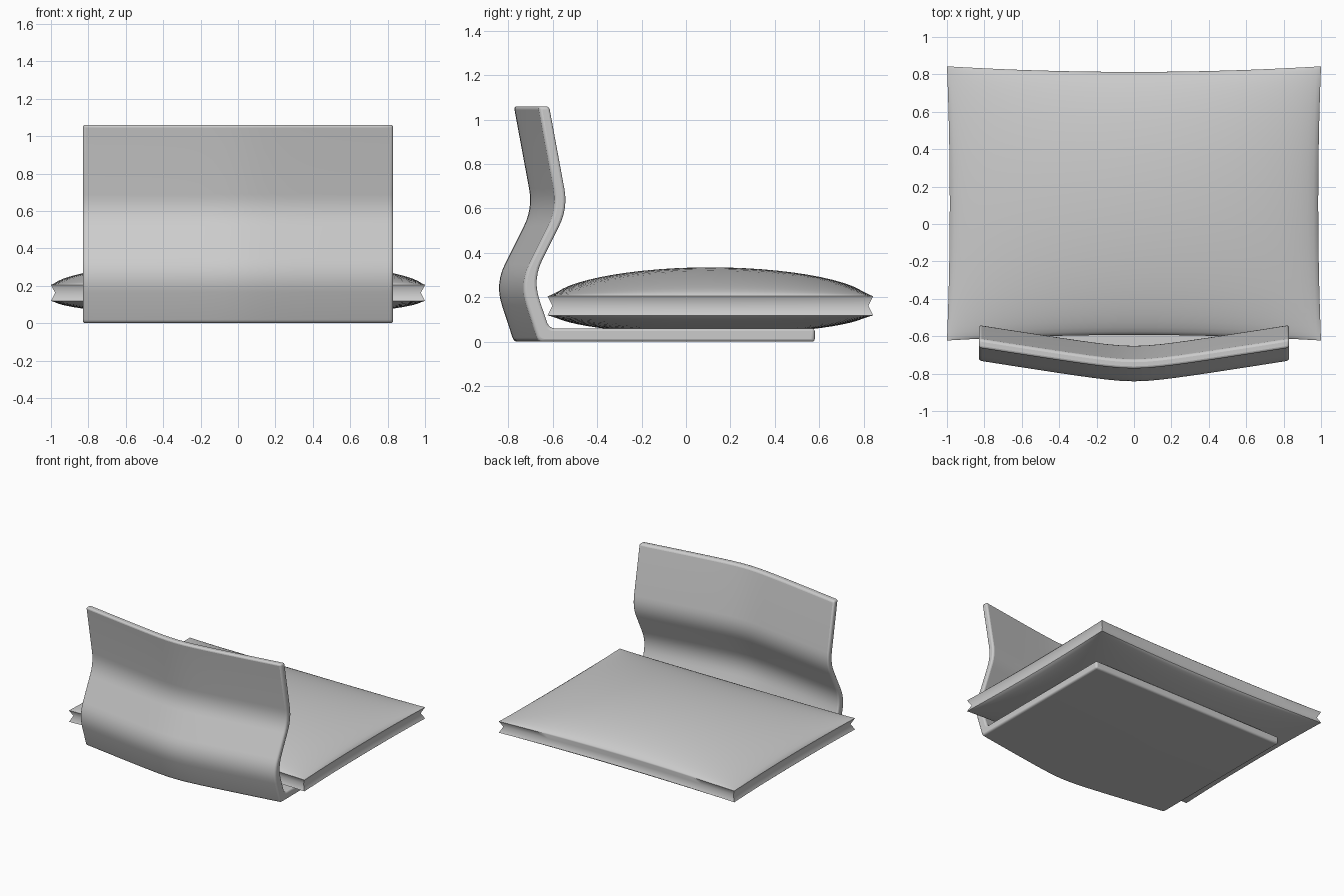
import bpy, bmesh, math
from mathutils import Vector

if "Cube" in bpy.data.objects:
    bpy.data.objects.remove(bpy.data.objects["Cube"])


def finish(bm, name, angle):
    bmesh.ops.recalc_face_normals(bm, faces=bm.faces)
    mesh = bpy.data.meshes.new(name)
    bm.to_mesh(mesh)
    bm.free()
    ob = bpy.data.objects.new(name, mesh)
    bpy.context.collection.objects.link(ob)
    bpy.ops.object.select_all(action='DESELECT')
    ob.select_set(True)
    bpy.context.view_layer.objects.active = ob
    bpy.ops.object.shade_smooth_by_angle(angle=math.radians(angle))
    return ob


def rounded(points, radii, steps=6):
    """Polyline with every inner corner replaced by a small curve."""
    pts = [Vector(p) for p in points]
    out = [pts[0]]
    for i, r in enumerate(radii, 1):
        a = pts[i] + (pts[i - 1] - pts[i]).normalized() * r
        b = pts[i] + (pts[i + 1] - pts[i]).normalized() * r
        for k in range(steps + 1):
            t = k / steps
            out.append(a * (1 - t) ** 2 + pts[i] * 2 * t * (1 - t) + b * t * t)
    return out + [pts[-1]]


# Bent shell: backrest and base plate in one sheet, bowed across its width
BASE_FRONT, HALF_W = 0.58, 0.83
inner = rounded([(-0.725, 1.06), (-0.64, 0.6), (-0.80, 0.28), (-0.725, 0.06), (BASE_FRONT, 0.06)],
                [0.09, 0.10, 0.03])
outer = rounded([(-0.775, 1.06), (-0.69, 0.6), (-0.86, 0.26), (-0.775, 0.0), (BASE_FRONT, 0.0)],
                [0.09, 0.10, 0.02])


def bow(x, y):
    fade = min(1, max(0, (BASE_FRONT - y) / 1.2))
    return 0.16 * (math.sqrt(x * x + 0.15 ** 2) - 0.15) * fade


bm = bmesh.new()
loop = inner + outer[::-1]
n, half, cols = len(loop), len(inner), 24
rows = []
for c in range(cols + 1):
    x = HALF_W * (2 * c / cols - 1)
    rows.append([bm.verts.new((x, p.x + bow(x, p.x), p.y)) for p in loop])
for a, b in zip(rows, rows[1:]):
    for i in range(n):
        j = (i + 1) % n
        bm.faces.new((a[i], a[j], b[j], b[i]))
for row in (rows[0], rows[-1]):
    for i in range(half - 1):
        bm.faces.new((row[i], row[i + 1], row[n - 2 - i], row[n - 1 - i]))
shell = finish(bm, "backrest_and_base", 40)
bev = shell.modifiers.new("soft_edges", 'BEVEL')
bev.width, bev.segments = 0.014, 3
bev.limit_method, bev.angle_limit = 'ANGLE', math.radians(45)

# Cushion: two domed panels joined by a grooved rim
N = 28
params = [math.sin(math.pi / 2 * (2 * i / N - 1)) for i in range(N + 1)]


def outline(u, v, inset=0.0):
    x = u * (1.0 - 0.015 * (1 - v * v) - inset)
    y = 0.11 + v * (0.733 - 0.03 * (1 - u * u) - inset)
    return x, y


def panel(bm, rim_z, depth):
    grid = []
    for u in params:
        col = []
        for v in params:
            h = max(0, (1 - u * u) * (1 - v * v)) ** 0.6
            col.append(bm.verts.new((*outline(u, v), rim_z + depth * h)))
        grid.append(col)
    for i in range(N):
        for j in range(N):
            bm.faces.new((grid[i][j], grid[i + 1][j], grid[i + 1][j + 1], grid[i][j + 1]))
    return grid


bm = bmesh.new()
top = panel(bm, 0.205, 0.13)
bottom = panel(bm, 0.118, -0.085)
rim = ([(i, 0) for i in range(N)] + [(N, j) for j in range(N)]
       + [(i, N) for i in range(N, 0, -1)] + [(0, j) for j in range(N, 0, -1)])
groove = [bm.verts.new((*outline(params[i], params[j], 0.022), 0.162)) for i, j in rim]
for k, (i, j) in enumerate(rim):
    m = (k + 1) % len(rim)
    p, q = rim[m]
    bm.faces.new((top[i][j], top[p][q], groove[m], groove[k]))
    bm.faces.new((groove[k], groove[m], bottom[p][q], bottom[i][j]))
finish(bm, "seat_cushion", 60)
